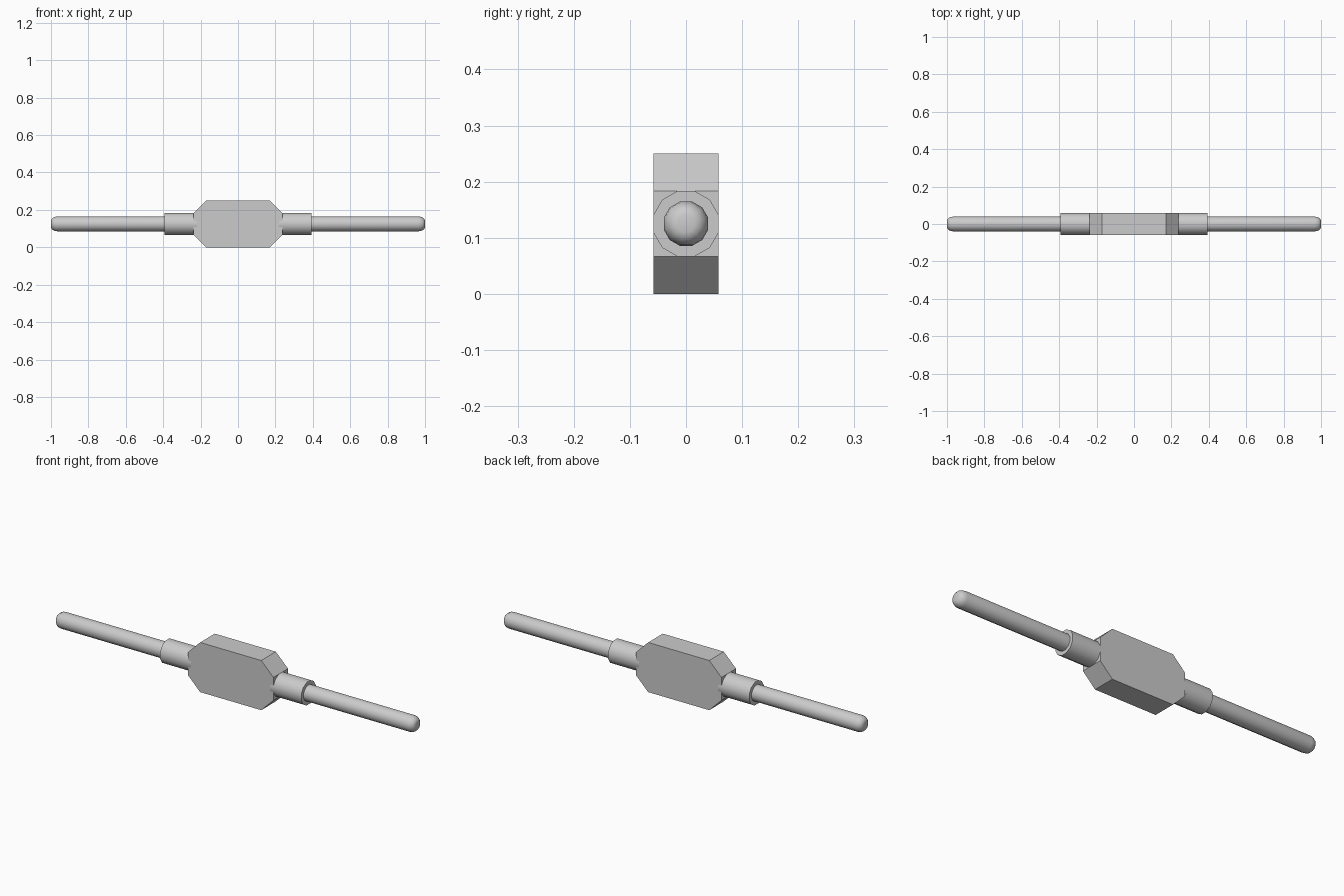
import bpy, bmesh, math

if "Cube" in bpy.data.objects:
    bpy.data.objects.remove(bpy.data.objects["Cube"])

CZ = 0.125   # height of the handle axis
SIDES = 12


def finish(name, bm, smooth=False):
    bmesh.ops.recalc_face_normals(bm, faces=bm.faces)
    mesh = bpy.data.meshes.new(name)
    bm.to_mesh(mesh)
    bm.free()
    obj = bpy.data.objects.new(name, mesh)
    bpy.context.collection.objects.link(obj)
    if smooth:
        bpy.context.view_layer.objects.active = obj
        obj.select_set(True)
        bpy.ops.object.shade_smooth_by_angle(angle=math.radians(40))
        obj.select_set(False)
    return obj


def turned(name, profile, side):
    """Closed round part along x from (x, radius) stations."""
    bm = bmesh.new()
    rings = []
    for x, r in profile:
        ring = []
        for i in range(SIDES):
            a = 2 * math.pi * (i + 0.5) / SIDES
            ring.append(bm.verts.new((side * x, r * math.cos(a), CZ + r * math.sin(a))))
        rings.append(ring)
    for a, b in zip(rings, rings[1:]):
        for i in range(SIDES):
            j = (i + 1) % SIDES
            bm.faces.new((a[i], a[j], b[j], b[i]))
    bm.faces.new(rings[0])
    bm.faces.new(rings[-1])
    return finish(name, bm, True)


# Central body: flat plate with chamfered corners
bm = bmesh.new()
outline = [(-0.17, 0), (0.17, 0), (0.238, 0.067), (0.238, 0.183),
           (0.17, 0.25), (-0.17, 0.25), (-0.238, 0.183), (-0.238, 0.067)]
face = bm.faces.new([bm.verts.new((x, -0.058, z)) for x, z in outline])
ext = bmesh.ops.extrude_face_region(bm, geom=[face], use_keep_orig=True)
for v in ext["geom"]:
    if isinstance(v, bmesh.types.BMVert):
        v.co.y = 0.058
finish("body", bm)

# Collars and round-ended handle bars on both sides
tip = [(0.965 + 0.035 * math.sin(t), 0.016 + 0.025 * math.cos(t))
       for t in (math.radians(d) for d in (0, 22.5, 45, 67.5, 90))]
for label, side in (("left", -1), ("right", 1)):
    turned(label + "_collar", [(0.22, 0.0602), (0.393, 0.0602)], side)
    turned(label + "_handle", [(0.37, 0.041)] + tip, side)
